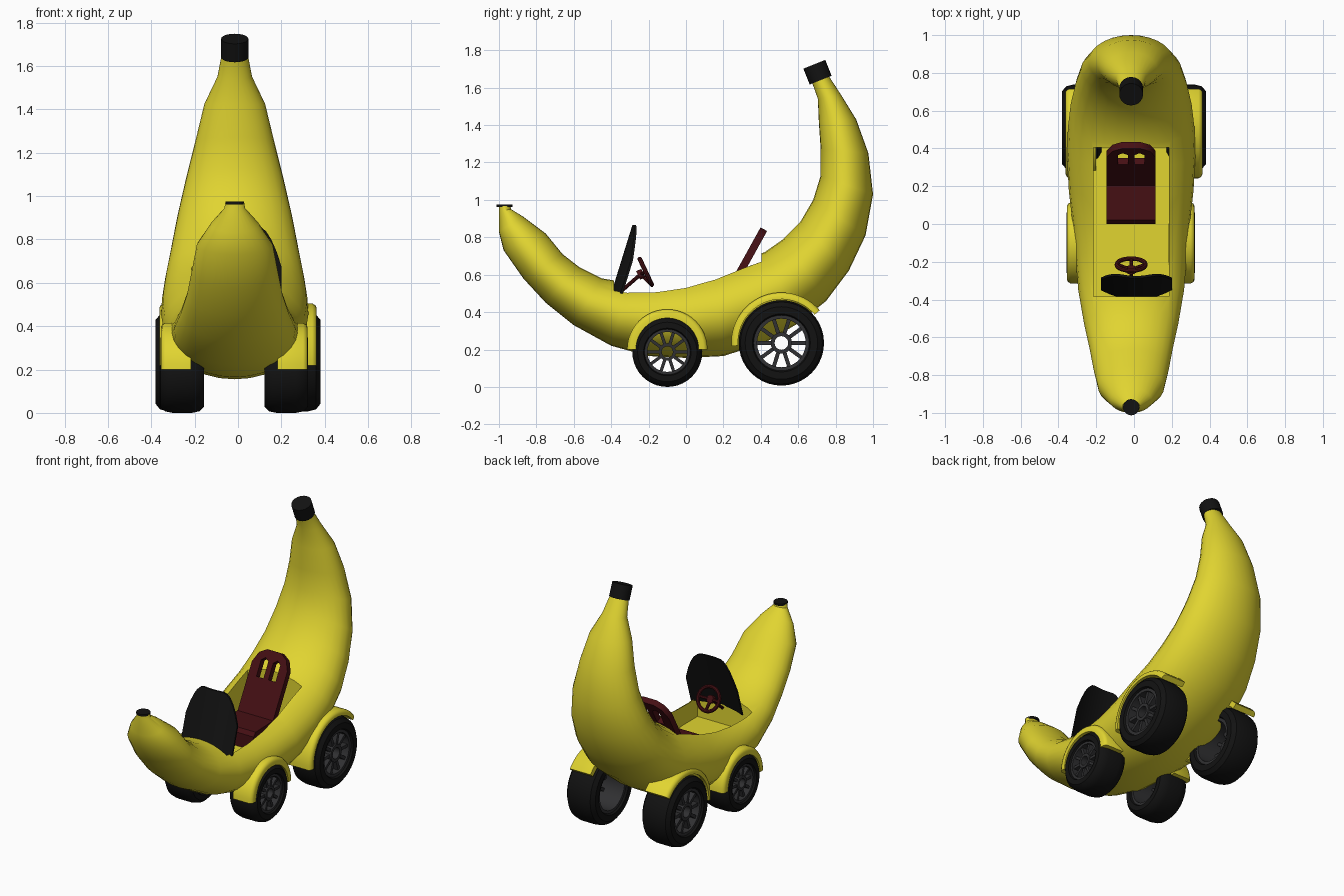
import bpy, bmesh, math
from mathutils import Vector, Matrix

if "Cube" in bpy.data.objects:
    bpy.data.objects.remove(bpy.data.objects["Cube"])

def material(name, rgb):
    m = bpy.data.materials.new(name)
    m.diffuse_color = (*rgb, 1)
    m.use_nodes = True
    m.node_tree.nodes["Principled BSDF"].inputs["Base Color"].default_value = m.diffuse_color
    return m

YELLOW = material("banana yellow", (0.75, 0.66, 0.03))
BLACK = material("black", (0.006, 0.006, 0.006))
GREY = material("dark grey", (0.03, 0.03, 0.032))
RED = material("dark red", (0.06, 0.005, 0.007))
X0 = -0.015  # the body sits a touch left of centre

def finish(bm, name, mat, angle=35):
    bmesh.ops.recalc_face_normals(bm, faces=bm.faces)
    me = bpy.data.meshes.new(name)
    bm.to_mesh(me)
    bm.free()
    if mat:
        me.materials.append(mat)
    me.shade_smooth()
    me.set_sharp_from_angle(angle=math.radians(angle))
    ob = bpy.data.objects.new(name, me)
    bpy.context.collection.objects.link(ob)
    return ob

def skin(bm, rings, closed=False):
    """Bridge a row of equal vertex rings; cap the ends when open."""
    rows = [[bm.verts.new(p) for p in r] for r in rings]
    n = len(rows[0])
    for a, b in zip(rows, rows[1:] + (rows[:1] if closed else [])):
        for i in range(n):
            bm.faces.new((a[i], a[(i + 1) % n], b[(i + 1) % n], b[i]))
    if not closed:
        bm.faces.new(rows[0])
        bm.faces.new(rows[-1])

def revolve(bm, profile, c, a0=0, a1=360, n=36):
    """Turn a closed (x, radius) profile round the x axis at c."""
    full = a1 - a0 >= 360
    rings = []
    for k in range(n if full else n + 1):
        a = math.radians(a0 + (a1 - a0) * k / n)
        rings.append([(c[0] + x, c[1] + r * math.cos(a), c[2] + r * math.sin(a)) for x, r in profile])
    skin(bm, rings, full)

def rod(bm, p, q, r, seg=10):
    p, q = Vector(p), Vector(q)
    d = q - p
    m = Matrix.Translation((p + q) / 2) @ d.to_track_quat('Z', 'Y').to_matrix().to_4x4()
    bmesh.ops.create_cone(bm, cap_ends=True, segments=seg, radius1=r, radius2=r, depth=d.length, matrix=m)

def box(bm, lo, hi, m=Matrix()):
    lo, hi = Vector(lo), Vector(hi)
    bmesh.ops.create_cube(bm, size=1, matrix=m @ Matrix.Translation((lo + hi) / 2) @ Matrix.Diagonal((*(hi - lo), 1)))

# Banana body: outer point (y, z), inner point (y, z), half width
stations = [
    (-1.0, .965, -.94, .97, .045), (-1.0, .94, -.935, .95, .047), (-1.0, .83, -.87, .91, .11),
    (-.975, .73, -.75, .82, .175), (-.87, .58, -.66, .71, .20), (-.75, .45, -.57, .64, .22),
    (-.6, .33, -.45, .58, .25), (-.4, .22, -.3, .555, .28), (-.2, .165, -.15, .56, .295),
    (0, .155, 0, .58, .31), (.2, .165, .15, .62, .33), (.42, .235, .3, .68, .34),
    (.6, .34, .42, .72, .335), (.75, .46, .52, .79, .32), (.87, .62, .61, .88, .295),
    (.96, .81, .68, 1.0, .265), (1.0, 1.03, .72, 1.13, .225), (.975, 1.25, .72, 1.27, .18),
    (.91, 1.43, .71, 1.42, .14), (.83, 1.56, .705, 1.54, .08), (.765, 1.66, .675, 1.625, .062)]
rings = []
for yo, zo, yi, zi, w in stations:
    o, i = Vector((X0, yo, zo)), Vector((X0, yi, zi))
    c, h = (o + i) / 2, (o - i) / 2
    rings.append([c + h * math.cos(t) + Vector((w * math.sin(t), 0, 0))
                  for t in (math.tau * k / 28 for k in range(28))])
bm = bmesh.new()
skin(bm, rings)
body = finish(bm, "banana_body", YELLOW)

# Cockpit opening
bm = bmesh.new()
box(bm, (X0 - .2, -.385, .38), (X0 + .2, .405, 1.0))
cutter = finish(bm, "cockpit_cutter", YELLOW)
cutter.hide_render = True
mod = body.modifiers.new("cockpit", 'BOOLEAN')
mod.operation, mod.solver, mod.object = 'DIFFERENCE', 'EXACT', cutter
dg = bpy.context.evaluated_depsgraph_get()
cut = bpy.data.meshes.new_from_object(body.evaluated_get(dg))
body.modifiers.clear()
body.data = cut
cut.set_sharp_from_angle(angle=math.radians(35))
bpy.data.objects.remove(cutter)

# Black stem and nose tip
bm = bmesh.new()
rod(bm, (X0, .72, 1.64), (X0, .686, 1.725), .063, 20)
finish(bm, "stem_cap", BLACK)
bm = bmesh.new()
rod(bm, (X0, -.97, .962), (X0, -.97, .975), .043, 20)
finish(bm, "nose_tip", BLACK)

# Wheels: tyre, rim, hub and spokes
TYRE = [(-.5, .68), (-.5, .85), (-.4, .96), (-.22, 1), (.22, 1), (.4, .96), (.5, .85), (.5, .68), (.4, .63), (-.4, .63)]
RIM = [(-.44, .57), (-.44, .66), (.44, .66), (.44, .57)]
HUB = [(.1, .16), (.1, .25), (.42, .25), (.42, .16)]

def wheel(name, c, R, w, s):
    def scaled(p):
        return [(s * x * w, r * R) for x, r in p]
    bm = bmesh.new()
    revolve(bm, scaled(TYRE), c, n=40)
    finish(bm, name + "_tyre", BLACK)
    bm = bmesh.new()
    revolve(bm, scaled(RIM), c)
    revolve(bm, scaled(HUB), c, n=20)
    for k in range(10):
        m = Matrix.Translation(c) @ Matrix.Rotation(math.tau * (k + .5) / 10, 4, 'X')
        x = sorted((s * .2 * w, s * .38 * w))
        box(bm, (x[0], -.045 * R, .22 * R), (x[1], .045 * R, .6 * R), m)
    finish(bm, name + "_rim", GREY)

def fender(name, x0, s, xin, xout, cy, cz, r0, r1, a0, a1):
    e = .02
    prof = [(s * x, r) for x, r in ((xin, r0), (xin, r1), (xout - e, r1), (xout - e * .3, r1 - e * .4),
                                    (xout, r1 - e), (xout, r0))]
    bm = bmesh.new()
    revolve(bm, prof, (x0, cy, cz), a0, a1, 24)
    finish(bm, name, YELLOW)

for side, s in (("right", 1), ("left", -1)):
    wheel("front_%s" % side, (-.0175 + s * .24, -.1, .187), .187, .2, s)
    wheel("rear_%s" % side, (s * .276, .51, .235), .228, .208, s)
    fender("front_%s_fender" % side, -.0175, s, .2, .338, -.1, .2, .168, .215, 0, 180)
    fender("rear_%s_fender" % side, 0, s, .2, .362, .51, .237, .232, .268, 40, 184)

# Seat cushion: side profile extruded across x
bm = bmesh.new()
side = [(0, .37), (0, .47), (.02, .495), (.2, .5), (.26, .5), (.2, .37)]
skin(bm, [[(x, y, z) for y, z in side] for x in (-.145, .115)])
finish(bm, "seat_cushion", RED)

# Seat back: filled outline with two slots, leaning backwards
cu = bpy.data.curves.new("seat_back", 'CURVE')
cu.dimensions, cu.fill_mode, cu.extrude = '2D', 'BOTH', .02
slots = [[(a, .24), (b, .24), (b, .345), ((a + b) / 2, .365), (a, .345)] for a, b in ((-.07, -.018), (.018, .07))]
outline = [(-.13, 0), (.13, 0), (.13, .32), (.1, .385), (.05, .415), (-.05, .415), (-.1, .385), (-.13, .32)]
for pts in [outline] + slots:
    sp = cu.splines.new('POLY')
    sp.points.add(len(pts) - 1)
    for p, (x, y) in zip(sp.points, pts):
        p.co = (x, y, 0, 1)
    sp.use_cyclic_u = True
tmp = bpy.data.objects.new("seat_helper", cu)
bpy.context.collection.objects.link(tmp)
me = bpy.data.meshes.new_from_object(tmp.evaluated_get(bpy.context.evaluated_depsgraph_get()))
bpy.data.objects.remove(tmp)
bm = bmesh.new()
bm.from_mesh(me)
bmesh.ops.remove_doubles(bm, verts=bm.verts, dist=1e-5)
lean = Matrix.Translation((X0, .215, .48)) @ Matrix.Rotation(math.radians(61), 4, 'X')
bmesh.ops.transform(bm, matrix=lean, verts=bm.verts)
finish(bm, "seat_back", RED)

# Windshield: thin curved panel with rounded upper corners
bm = bmesh.new()
rings = []
for k in range(17):
    x = -.188 + .376 * k / 16
    u = abs(x) / .188
    top = .865 - .19 * max(0, (u - .35) / .65) ** 2.2
    ring = []
    for z, d in ((.5, 0), (top, 0), (top, .012), (.5, .012)):
        ring.append((.0125 + x, -.4 + (z - .5) * .31 + .05 * u * u + d, z))
    rings.append(ring)
skin(bm, rings)
finish(bm, "windshield", BLACK)

# Steering wheel with spokes and column
bm = bmesh.new()
c = Vector((X0, -.215, .615))
n = Vector((0, .9, .42)).normalized()
ring = [(.012 * math.cos(t), .076 + .012 * math.sin(t)) for t in (math.tau * k / 8 for k in range(8))]
revolve(bm, ring, (0, 0, 0), n=28)
rot = Vector((1, 0, 0)).rotation_difference(n).to_matrix().to_4x4()
bmesh.ops.transform(bm, matrix=Matrix.Translation(c) @ rot, verts=bm.verts)
up = Vector((1, 0, 0)).cross(n)
hub = c - n * .03
for a in (0, 180, 270):
    t = math.radians(a)
    rod(bm, hub, c + (Vector((1, 0, 0)) * math.cos(t) + up * math.sin(t)) * .076, .01, 8)
rod(bm, hub - n * .015, hub + n * .015, .025, 14)
rod(bm, hub, (X0, -.36, .5), .01)
finish(bm, "steering_wheel", RED)
